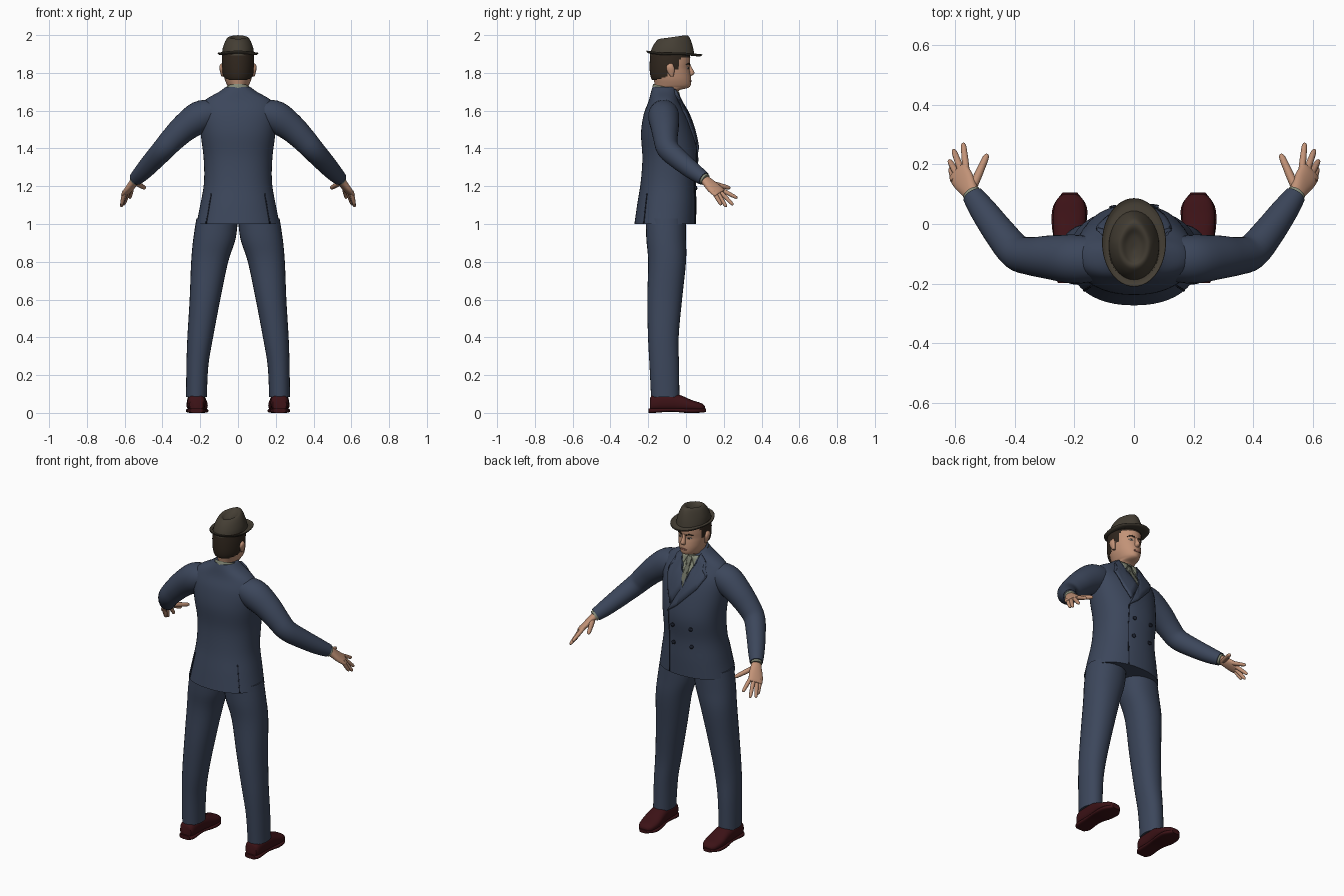
import bpy, bmesh
from math import cos, sin, pi, radians, copysign
from mathutils import Vector, Matrix
from mathutils.bvhtree import BVHTree

if "Cube" in bpy.data.objects:
    bpy.data.objects.remove(bpy.data.objects["Cube"], do_unlink=True)

X, Y, Z = Vector((1, 0, 0)), Vector((0, 1, 0)), Vector((0, 0, 1))


def material(name, r, g, b):
    m = bpy.data.materials.new(name)
    m.use_nodes = True
    m.diffuse_color = (r, g, b, 1)
    bsdf = m.node_tree.nodes["Principled BSDF"]
    bsdf.inputs["Base Color"].default_value = (r, g, b, 1)
    bsdf.inputs["Roughness"].default_value = 0.8
    return m


suit = material("navy suit", .045, .062, .105)
seam = material("dark seam", .015, .02, .036)
skin = material("skin", .54, .29, .185)
felt = material("brown felt", .058, .048, .034)
leather = material("oxblood leather", .045, .006, .008)
hair = material("dark hair", .03, .02, .013)
linen = material("grey linen", .24, .26, .19)
silk = material("tie silk", .15, .16, .12)
white = material("eye white", .6, .57, .52)
lip = material("lip", .36, .15, .11)


def finish(name, bm, mat, angle=50):
    mesh = bpy.data.meshes.new(name)
    bm.to_mesh(mesh)
    bm.free()
    mesh.materials.append(mat)
    mesh.shade_smooth()
    mesh.set_sharp_from_angle(angle=radians(angle))
    ob = bpy.data.objects.new(name, mesh)
    bpy.context.collection.objects.link(ob)
    return ob


def spline(rows, steps):
    """Smooth in-between stations along a list of number rows."""
    out, n = [], len(rows)
    for i in range(n - 1):
        quad = [rows[max(i - 1, 0)], rows[i], rows[i + 1], rows[min(i + 2, n - 1)]]
        for s in range(steps):
            t = s / steps
            out.append([.5 * (2 * b + (c - a) * t + (2 * a - 5 * b + 4 * c - d) * t * t
                              + (3 * b - a - 3 * c + d) * t ** 3) for a, b, c, d in zip(*quad)])
    return out + [list(rows[-1])]


def loft(name, rows, mat, side=X, axis=None, power=1, steps=4, seg=28,
         cap=True, warp=None, keep=None):
    """Skin elliptical rings; each row is x, y, z, radius along side, other radius."""
    rows = spline(rows, steps)
    bm, rings = bmesh.new(), []
    for i, (x, y, z, ru, rv) in enumerate(rows):
        before, after = rows[max(i - 1, 0)], rows[min(i + 1, len(rows) - 1)]
        t = axis or (Vector(after[:3]) - Vector(before[:3])).normalized()
        u = (side - t * side.dot(t)).normalized()
        v = t.cross(u)
        ring = []
        for k in range(seg):
            a = 2 * pi * k / seg
            c, s = (copysign(abs(f) ** power, f) for f in (cos(a), sin(a)))
            p = Vector((x, y, z)) + u * ru * c + v * rv * s
            ring.append(bm.verts.new(warp(p) if warp else p))
        rings.append(ring)
    for a, b in zip(rings, rings[1:]):
        for k in range(seg):
            j = (k + 1) % seg
            bm.faces.new((a[k], a[j], b[j], b[k]))
    if cap:
        bm.faces.new(rings[0])
        bm.faces.new(rings[-1])
    bmesh.ops.recalc_face_normals(bm, faces=bm.faces)
    if keep:
        drop = [f for f in bm.faces if not keep(f.calc_center_median())]
        bmesh.ops.delete(bm, geom=drop, context='FACES')
    return finish(name, bm, mat)


def mirror(ob):
    """Name the +x part left and add its right twin."""
    base = ob.name
    ob.name = "left_" + base
    twin = ob.copy()
    twin.data = ob.data.copy()
    twin.data.transform(Matrix.Scale(-1, 4, X))
    twin.data.flip_normals()
    twin.name = "right_" + base
    bpy.context.collection.objects.link(twin)


def plate(name, outline, mat, target, lift=.003, thick=.004, facing=1, cuts=3):
    """Lay a flat x-z outline on a surface as a thin plate."""
    m = target.data
    tree = BVHTree.FromPolygons([v.co for v in m.vertices], [p.vertices for p in m.polygons])
    bm = bmesh.new()
    bm.faces.new([bm.verts.new((x, 0, z)) for x, z in outline])
    bmesh.ops.triangulate(bm, faces=bm.faces)
    bmesh.ops.subdivide_edges(bm, edges=bm.edges, cuts=cuts, use_grid_fill=True)
    for v in bm.verts:
        hit, normal, *_ = tree.ray_cast(Vector((v.co.x, facing, v.co.z)), Y * -facing)
        if hit is None:
            hit, normal, *_ = tree.find_nearest(Vector((v.co.x, 0, v.co.z)))
        v.co = hit + normal * lift
    ob = finish(name, bm, mat)
    mod = ob.modifiers.new("thickness", 'SOLIDIFY')
    mod.thickness, mod.offset = thick, 0
    return ob


def oval(x, z, rx, rz, n=14):
    return [(x + rx * cos(2 * pi * k / n), z + rz * sin(2 * pi * k / n)) for k in range(n)]


# Jacket body
jacket = loft("jacket", [
    (0, -.11, 1.0, .22, .163), (0, -.102, 1.1, .2, .157), (0, -.093, 1.22, .18, .147),
    (0, -.083, 1.35, .182, .148), (0, -.098, 1.48, .198, .14), (0, -.108, 1.58, .205, .116),
    (0, -.115, 1.65, .18, .083), (0, -.115, 1.7, .1, .07), (0, -.115, 1.725, .066, .062)],
    suit, axis=Z, power=.9, steps=5, seg=48)

# Sleeves, shirt cuffs and trouser legs
mirror(loft("sleeve", [
    (.13, -.118, 1.59, .075, .07), (.2, -.118, 1.567, .082, .085), (.28, -.112, 1.512, .074, .075),
    (.345, -.108, 1.45, .064, .066), (.395, -.094, 1.395, .059, .06), (.45, -.03, 1.335, .053, .054),
    (.505, .045, 1.275, .045, .046), (.54, .095, 1.24, .036, .037)], suit, side=Y))
mirror(loft("shirt_cuff", [(.53, .08, 1.25, .031, .031), (.546, .104, 1.234, .031, .031)],
            linen, side=Y, steps=1))
mirror(loft("trouser_leg", [
    (.22, -.11, .085, .055, .075), (.215, -.115, .25, .058, .078), (.2, -.12, .4, .068, .081),
    (.175, -.113, .6, .081, .092), (.15, -.1, .8, .098, .1), (.125, -.105, .92, .112, .105),
    (.11, -.107, 1.03, .11, .106)], suit, axis=Z, power=.92))

# Shoes: upper, sole and heel
mirror(loft("shoe_upper", [
    (.22, -.19, .045, .036, .035), (.22, -.165, .054, .046, .046), (.22, -.08, .056, .05, .048),
    (.218, -.03, .05, .053, .044), (.216, .03, .038, .056, .03), (.215, .08, .03, .045, .022),
    (.215, .1, .024, .022, .013)], leather, axis=Y, power=.8))
mirror(loft("shoe_sole", [
    (.22, -.198, .012, .034, .012), (.22, -.17, .012, .048, .012), (.22, -.08, .016, .046, .01),
    (.218, 0, .012, .058, .012), (.215, .06, .012, .056, .012), (.215, .105, .014, .025, .01)],
    leather, axis=Y, power=.6))

# Hands: palm, thumb and fingers
across = Vector((-.6, .74, .3))
mirror(loft("palm", [
    (.535, .085, 1.247, .024, .02), (.552, .114, 1.222, .031, .02), (.57, .143, 1.194, .04, .018),
    (.588, .17, 1.17, .041, .014), (.594, .18, 1.162, .036, .009)], skin, side=across, power=.9))
fingers = {"index_finger": ((.564, .19, 1.18), (.573, .272, 1.137)),
           "middle_finger": ((.58, .18, 1.172), (.606, .25, 1.1)),
           "ring_finger": ((.593, .167, 1.165), (.62, .214, 1.09)),
           "little_finger": ((.603, .151, 1.162), (.616, .187, 1.1)),
           "thumb": ((.54, .125, 1.217), (.492, .235, 1.19))}
for name, (base, tip) in fingers.items():
    a, b = Vector(base), Vector(tip)
    r = .014 if name == "thumb" else .0115
    rows = [(*a.lerp(b, t), r * k, r * k) for t, k in
            ((-.15, 1), (.3, 1), (.55, .92), (.85, .8), (.97, .5), (1, .1))]
    mirror(loft(name, rows, skin, side=across, steps=2, seg=12))

# Head and neck
head = loft("head", [
    (0, -.108, 1.65, .058, .06), (0, -.104, 1.703, .056, .062), (0, -.078, 1.72, .05, .088),
    (0, -.07, 1.735, .058, .095), (0, -.072, 1.765, .07, .099), (0, -.077, 1.8, .077, .1),
    (0, -.08, 1.825, .08, .099), (0, -.08, 1.86, .082, .102), (0, -.082, 1.9, .08, .1),
    (0, -.082, 1.94, .055, .07)], skin, axis=Z, seg=40)
loft("nose", [(0, .01, 1.85, .008, .01), (0, .02, 1.825, .009, .013),
              (0, .027, 1.798, .014, .018), (0, .018, 1.784, .011, .01)], skin, axis=Z, seg=14)
mirror(loft("ear", [
    (.08, -.075, 1.782, .008, .008), (.084, -.078, 1.795, .008, .015), (.087, -.082, 1.82, .011, .022),
    (.087, -.084, 1.838, .01, .018), (.083, -.08, 1.85, .005, .008)], skin, axis=Z, seg=14))
loft("hair", [
    (0, -.09, 1.75, .06, .082), (0, -.086, 1.775, .076, .1), (0, -.086, 1.81, .083, .106),
    (0, -.084, 1.86, .086, .108), (0, -.084, 1.91, .084, .104)],
    hair, axis=Z, seg=56, steps=5, cap=False,
    keep=lambda c: c.z > 1.88 or (c.y < -.1 + max(0, c.z - 1.8) and c.z > 1.785 - .25 * abs(c.y + .08))
    or (c.z > 1.815 and -.06 < c.y < -.035))

# Face details
for s in (-1, 1):
    tag = "left_" if s > 0 else "right_"
    plate(tag + "eye", oval(s * .03, 1.826, .012, .005), white, head, .001, .002, cuts=1)
    plate(tag + "iris", oval(s * .03, 1.826, .005, .005), hair, head, .002, .003, cuts=1)
    plate(tag + "eyebrow", [(s * .013, 1.84), (s * .032, 1.847), (s * .05, 1.841), (s * .05, 1.845),
                            (s * .032, 1.853), (s * .013, 1.847)], hair, head, .002, .004)
plate("mouth", oval(0, 1.757, .023, .005), lip, head, .001, .003, cuts=1)


# Hat: creased crown and curled brim
def crown_shape(p):
    top = max(0, min(1, (p.z - 1.9) / .08))
    pinch = 1 - .3 * top * max(0, min(1, (p.y + .06) / .1))
    return Vector((p.x * pinch, p.y, p.z + top * (p.y + .07) * .14))


def brim_shape(p):
    back = max(0, -p.y - .12)
    return Vector((p.x, p.y, p.z + .12 * back - .1 * max(0, p.y)))


loft("hat_crown", [
    (0, -.073, 1.893, .085, .118), (0, -.073, 1.93, .081, .11), (0, -.072, 1.965, .069, .096),
    (0, -.071, 1.986, .055, .08), (0, -.073, 1.989, .042, .062), (0, -.078, 1.977, .024, .042),
    (0, -.082, 1.97, .003, .006)], felt, axis=Z, seg=40, warp=crown_shape)
loft("hat_brim", [
    (0, -.068, 1.903, .078, .112), (0, -.064, 1.902, .095, .135), (0, -.062, 1.907, .106, .147),
    (0, -.062, 1.901, .106, .147), (0, -.064, 1.894, .094, .133), (0, -.068, 1.894, .07, .1)],
    felt, axis=Z, seg=48, steps=3, cap=False, warp=brim_shape)

# Shirt, collar and tie
plate("shirt_front", [(-.062, 1.7), (.062, 1.7), (.005, 1.51)], linen, jacket, .002, .003, cuts=5)
loft("shirt_collar", [(0, -.108, 1.685, .069, .073), (0, -.108, 1.71, .066, .07),
                      (0, -.107, 1.728, .062, .066)], linen, axis=Z, cap=False,
     warp=lambda p: p - Z * (.26 * (p.y + .12)))
plate("tie", [(-.014, 1.69), (.014, 1.69), (.009, 1.655), (.022, 1.56), (.004, 1.515),
              (-.012, 1.56), (-.009, 1.655)], silk, jacket, .005, .006)
for s in (-1, 1):
    plate(("left_" if s > 0 else "right_") + "collar_point",
          [(s * .01, 1.695), (s * .055, 1.7), (s * .042, 1.63)], linen, jacket, .006, .005)

# Lapels, front overlap, vents and buttons
plate("left_lapel", [(.058, 1.71), (.045, 1.65), (.0, 1.525), (.065, 1.42), (.1, 1.5), (.125, 1.6),
                     (.092, 1.63), (.092, 1.68)], suit, jacket, .006, .009, cuts=4)
plate("right_lapel", [(-.058, 1.71), (-.045, 1.65), (.0, 1.53), (.08, 1.375), (.02, 1.42), (-.085, 1.53),
                      (-.125, 1.6), (-.092, 1.63), (-.092, 1.68)], suit, jacket, .008, .009, cuts=4)
plate("front_overlap", [(.074, 1.003), (.079, 1.003), (.082, 1.375), (.077, 1.375)],
      seam, jacket, .002, .003, cuts=9)
for s in (-1, 1):
    tag = "left_" if s > 0 else "right_"
    plate(tag + "vent", [(s * .165, 1.003), (s * .17, 1.003), (s * .143, 1.16), (s * .139, 1.16)],
          seam, jacket, .002, .003, facing=-1, cuts=6)
for x in (-.07, .045):
    for z in (1.19, 1.3):
        plate("button", oval(x, z, .011, .011), seam, jacket, .004, .008, cuts=1)
